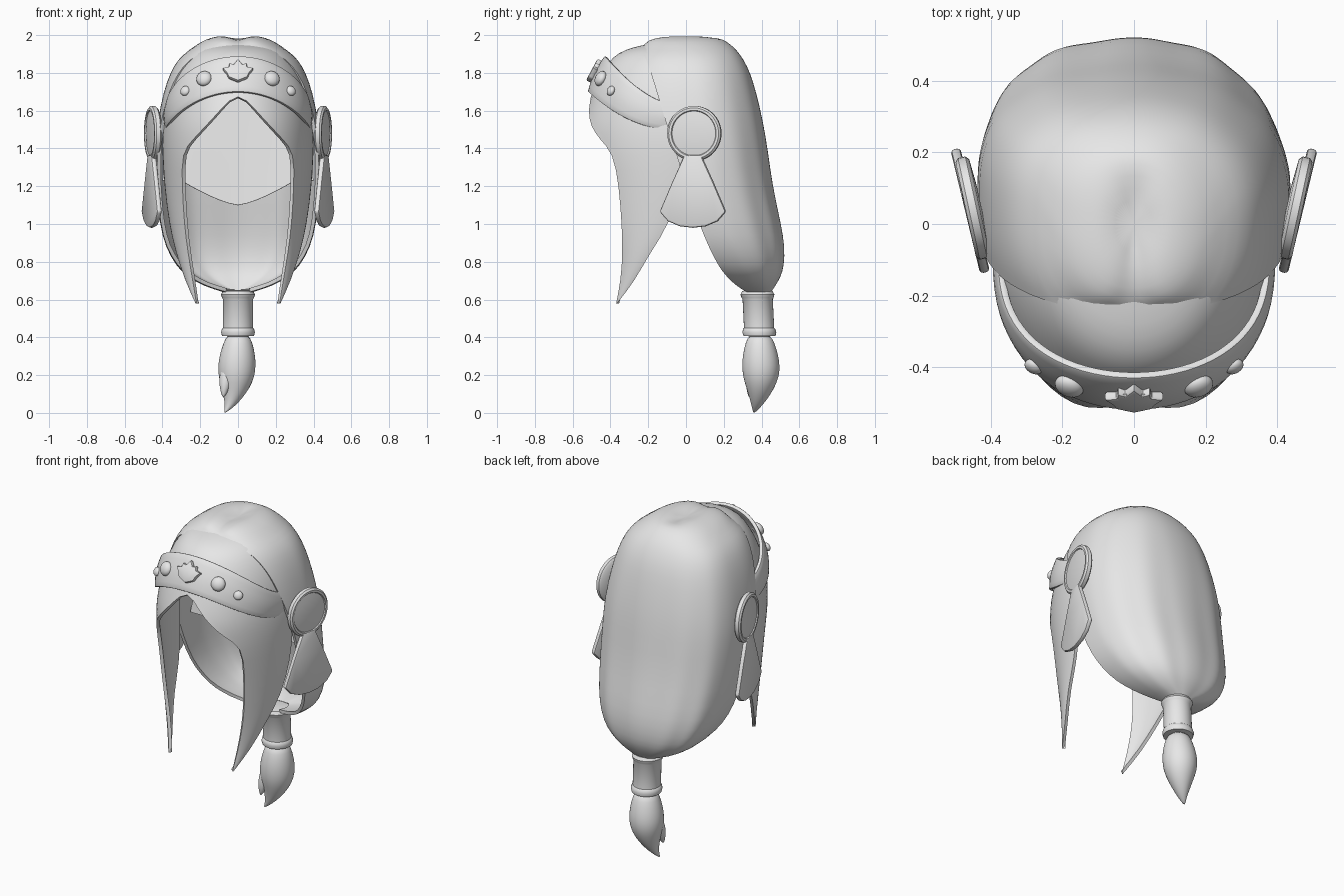
import bpy, bmesh, math
from mathutils import Matrix, Vector

if "Cube" in bpy.data.objects:
    bpy.data.objects.remove(bpy.data.objects["Cube"])

grey = bpy.data.materials.new("soft_grey")
grey.diffuse_color = (0.8, 0.8, 0.8, 1)
grey.use_nodes = True
grey.node_tree.nodes["Principled BSDF"].inputs["Base Color"].default_value = grey.diffuse_color


def finish(name, bm, mirror=False, subsurf=0, solid=0, bevel=0, angle=40):
    """Turn a bmesh into a finished, smooth-shaded object."""
    bmesh.ops.remove_doubles(bm, verts=bm.verts, dist=0.0005)
    me = bpy.data.meshes.new(name)
    bm.to_mesh(me)
    bm.free()
    ob = bpy.data.objects.new(name, me)
    bpy.context.collection.objects.link(ob)
    me.materials.append(grey)
    if mirror:
        m = ob.modifiers.new("mirror", 'MIRROR')
        m.use_clip = True
    if subsurf:
        ob.modifiers.new("smooth", 'SUBSURF').levels = subsurf
    if solid:
        m = ob.modifiers.new("thickness", 'SOLIDIFY')
        m.thickness, m.offset = solid, -1
    if bevel:
        m = ob.modifiers.new("bevel", 'BEVEL')
        m.width, m.segments = bevel, 2
    bpy.ops.object.select_all(action='DESELECT')
    ob.select_set(True)
    bpy.context.view_layer.objects.active = ob
    bpy.ops.object.convert(target='MESH')
    bpy.ops.object.shade_smooth_by_angle(angle=math.radians(angle))
    return ob


def grid(rows, closed=False):
    """Surface through rows of points, listed from top to bottom."""
    bm = bmesh.new()
    vs = [[bm.verts.new(p) for p in r] for r in rows]
    n = len(rows[0])
    for a, b in zip(vs, vs[1:]):
        for j in range(n if closed else n - 1):
            k = (j + 1) % n
            bm.faces.new((a[j], b[j], b[k], a[k]))
    if closed:
        bm.faces.new(vs[0])
        bm.faces.new(vs[-1][::-1])
    return bm


def loft(rings, n=24):
    """Closed tube through rings given as z, x, y, radius."""
    return grid([[(x + r * math.cos(2 * math.pi * i / n), y + r * math.sin(2 * math.pi * i / n), z)
                  for i in range(n)] for z, x, y, r in rings], True)


def plate(outline, thick):
    """Flat outline in x and z, thickened along y."""
    bm = bmesh.new()
    f = bm.faces.new([bm.verts.new((u, -thick / 2, v)) for u, v in outline])
    ext = bmesh.ops.extrude_face_region(bm, geom=[f])
    vs = [g for g in ext["geom"] if isinstance(g, bmesh.types.BMVert)]
    bmesh.ops.translate(bm, verts=vs, vec=(0, thick, 0))
    bmesh.ops.recalc_face_normals(bm, faces=bm.faces)
    return bm


def spow(v, e):
    return math.copysign(abs(v) ** e, v)


# Back hair: z, half width, widest y, front y, back y, y of the open front edge
shell = [
    (1.99, 0, 0, 0, 0, -1), (2.0, .08, 0, -.12, .10, -1), (1.988, .14, 0, -.18, .17, -1),
    (1.965, .20, 0, -.235, .22, -1), (1.92, .265, .02, -.29, .27, -.235),
    (1.87, .32, .03, -.33, .305, -.21), (1.8, .36, .04, -.36, .34, -.185),
    (1.7, .395, .05, -.40, .37, -.155), (1.55, .425, .07, -.42, .405, -.11),
    (1.4, .44, .09, -.42, .43, -.06), (1.2, .435, .12, -.40, .455, 0),
    (1.0, .415, .17, -.35, .50, .07), (.88, .385, .22, -.3, .52, .12),
    (.78, .33, .28, -.1, .517, .17), (.72, .27, .31, .05, .50, .215),
    (.67, .18, .34, .18, .47, .27), (.64, .08, .38, .3, .45, .32)]
rows = []
for z, w, yc, yf, yb, cut in shell:
    depth = (yc - yf) if cut < yc else (yb - yc)
    s = max(-1, min(1, (cut - yc) / depth)) if depth else -1
    t0 = math.asin(spow(s, 1 / .85))
    row = []
    for j in range(49):
        t = t0 + (math.pi - 2 * t0) * j / 48
        c, s = math.cos(t), math.sin(t)
        e = .87 + .1 * c if s > 0 else .85      # fuller on one side at the back
        fold = 1 + .012 * math.cos(12 * t) * min(1, 2 - z) * max(0, s)
        x = w * spow(c, e) * fold
        y = yc + (yb - yc if s > 0 else yc - yf) * spow(s, e) * fold
        part = .022 * math.exp(-(x / .05) ** 2) if z > 1.85 and y < .12 else 0
        row.append((x, y, z - part))
    rows.append(row)
finish("back_hair", grid(rows), subsurf=1, solid=.02)

# Front hair and side locks: z, inner x, inner y, outer x, outer y
front = [
    (1.96, 0, -.15, .1, -.05), (1.945, 0, -.24, .16, -.05), (1.925, 0, -.32, .22, -.05),
    (1.885, 0, -.39, .27, -.05), (1.82, 0, -.435, .32, -.05), (1.71, 0, -.495, .365, -.05),
    (1.6, .095, -.52, .385, -.04), (1.52, .17, -.505, .395, -.04), (1.45, .235, -.46, .4, -.03),
    (1.38, .3, -.385, .4, -.03), (1.2, .295, -.355, .39, -.04),
    (1.0, .285, -.34, .365, -.085), (.85, .265, -.335, .33, -.19),
    (.7, .24, -.345, .28, -.27), (.58, .22, -.37, .225, -.365)]
rows = []
for z, xi, yi, w, yo in front:
    t1 = math.acos(xi / w)
    f = (yo - yi) / math.sin(t1)
    rows.append([(w * math.cos(t1 * (1 - j / 12)), yo - f * math.sin(t1 * (1 - j / 12)), z)
                 for j in range(13)])
finish("front_hair", grid(rows), mirror=True, subsurf=1, solid=.02)

# Inner lining behind the face opening
rows = []
for k in range(7):
    row = []
    for j in range(17):
        x = -.4 + .05 * j
        low = 1.1 + .13 * min(1, abs(x) / .3) ** 1.4
        z = 1.74 + (low - 1.74) * k / 6
        row.append((x * (1 - .18 * (1 - k / 6)), .17 - .07 * k / 6, z))
    rows.append(row)
finish("inner_lining", grid(rows), solid=.01)


# Headband
def band(t, h):
    s, c = math.sin(t), max(0, math.cos(t))
    low = Vector((.385 * s, -.08 - .44 * c ** .75, 1.5 + .2 * c ** 1.5))
    top = Vector((.38 * s, -.08 - .35 * c ** .75, 1.64 + .25 * c ** 1.2))
    bulge = Vector((s, -c, 0)) * .012 * math.sin(math.pi * h)
    return low.lerp(top, h) + bulge


rows = [[band(math.pi * (j / 40 - .5), 1 - k / 6) for j in range(41)] for k in range(7)]
finish("headband", grid(rows), solid=.022, bevel=.006)

# Flattened round studs on the headband
for name, pos, r in (("large_stud", (.18, -.452, 1.77), .042), ("small_stud", (.28, -.398, 1.705), .027)):
    bm = bmesh.new()
    bmesh.ops.create_uvsphere(bm, u_segments=20, v_segments=12, radius=r)
    out = Vector((pos[0] * .8, -.4, .2)).to_track_quat('Z', 'Y').to_matrix().to_4x4()
    bm.transform(Matrix.Translation(pos) @ out @ Matrix.Diagonal((1, 1, .65, 1)))
    finish(name, bm, mirror=True)

# Leaf ornament
half = [(0, .07), (.024, .033), (.045, .046), (.048, .02), (.084, .013), (.06, -.017), (.05, -.042), (0, -.065)]
bm = plate(half + [(-x, z) for x, z in half[-2:0:-1]], .03)
bm.transform(Matrix.Translation((0, -.486, 1.81)) @ Matrix.Rotation(math.radians(-28), 4, 'X'))
finish("leaf_ornament", bm, bevel=.008, angle=30)

# Ear discs and fan pendants, turned slightly forward
bm = loft([(h, 0, 0, r) for r, h in (
    (.03, .024), (.08, .021), (.118, .016), (.122, .022), (.135, .022), (.145, .013),
    (.145, -.008), (.135, -.017), (.06, -.022))], 40)
turn = Vector((.977, -.21, 0)).to_track_quat('Z', 'Y').to_matrix().to_4x4()
bm.transform(Matrix.Translation((.448, .045, 1.48)) @ turn)
finish("ear_disc", bm, mirror=True)

fan = [(-.045, .38), (.045, .38), (.11, .24), (.18, .08), (.135, .03), (.07, .003), (0, -.005),
       (-.07, .003), (-.135, .03), (-.18, .08), (-.11, .24)]
bm = plate(fan, .028)
bm.transform(Matrix.Translation((.457, .037, .985)) @ Matrix.Rotation(math.radians(76.5), 4, 'Z'))
finish("fan_pendant", bm, mirror=True, bevel=.01)

# Hair tie with a rolled rim at each end
tie = [(.05, .65), (.08, .645), (.09, .627), (.085, .61), (.08, .602), (.08, .45),
       (.085, .445), (.09, .427), (.085, .408), (.05, .405)]
finish("hair_tie", loft([(z, 0, .389 - .05 * (z - .41), r) for r, z in tie], 32))

# Tuft with a main and a small tip
finish("tail_tuft", loft([
    (.42, 0, .39, .055), (.37, 0, .392, .078), (.31, -.003, .394, .094), (.25, -.006, .397, .101),
    (.19, -.008, .397, .096), (.13, -.012, .394, .074), (.07, -.028, .384, .045),
    (.03, -.046, .372, .023), (0, -.07, .36, .004)]), subsurf=1)
finish("small_tuft_tip", loft([
    (.27, -.05, .37, .03), (.19, -.063, .357, .04), (.13, -.07, .345, .028),
    (.08, -.078, .336, .004)], 14), subsurf=1)
